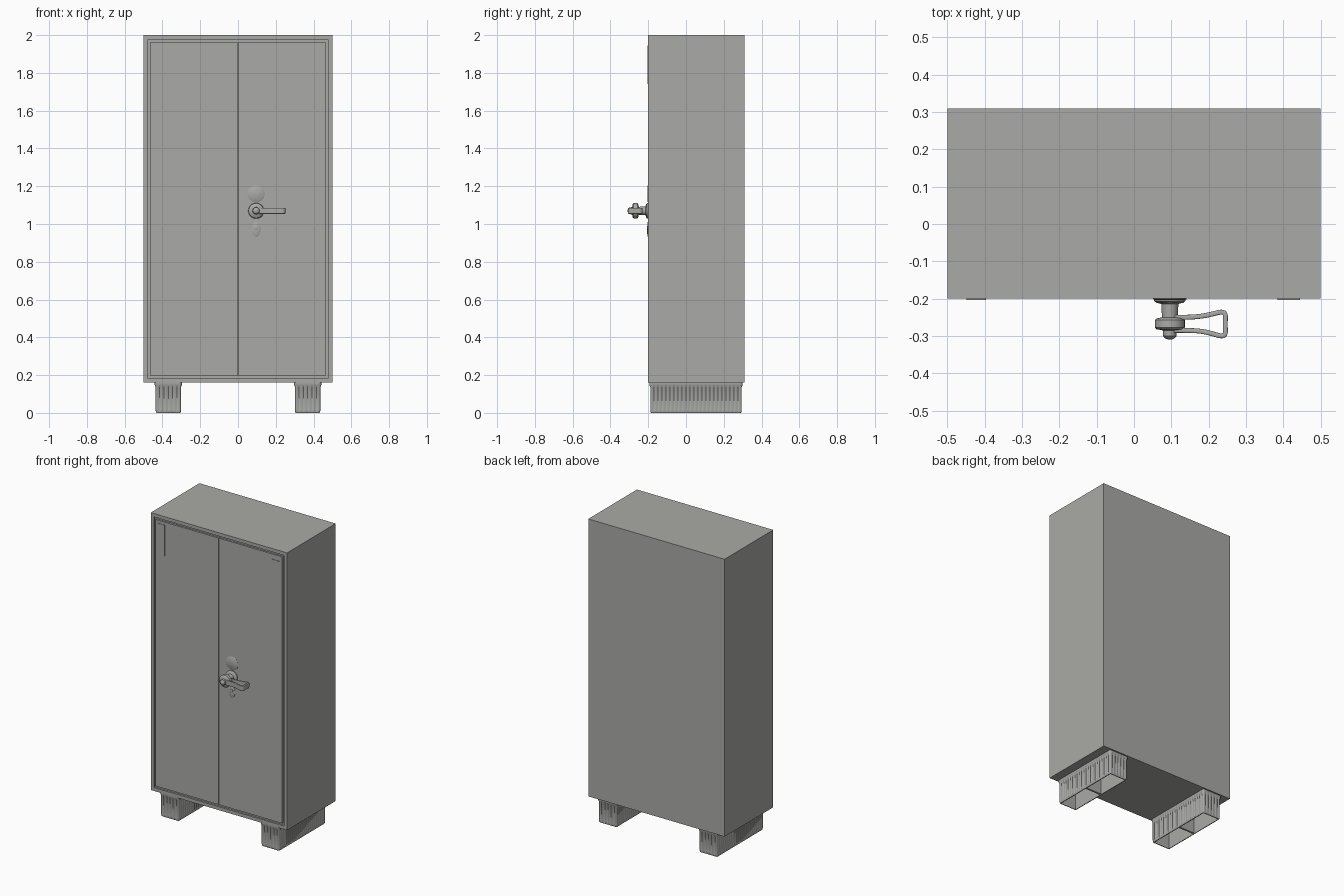
import bpy, bmesh, math
from mathutils import Vector

cube = bpy.data.objects.get("Cube")
if cube:
    bpy.data.objects.remove(cube, do_unlink=True)

paint = bpy.data.materials.new("warm grey paint")
paint.use_nodes = True
COLOUR = (0.40, 0.40, 0.385, 1)
paint.diffuse_color = COLOUR
paint.node_tree.nodes["Principled BSDF"].inputs["Base Color"].default_value = COLOUR
parts = []
FRONT, BACK, BASE, TOP = -0.2, 0.31, 0.16, 2.0


def finish(name, bm):
    bmesh.ops.recalc_face_normals(bm, faces=bm.faces)
    mesh = bpy.data.meshes.new(name)
    bm.to_mesh(mesh)
    bm.free()
    mesh.materials.append(paint)
    obj = bpy.data.objects.new(name, mesh)
    bpy.context.scene.collection.objects.link(obj)
    parts.append(obj)
    return obj


def box_bm(low, high):
    bm = bmesh.new()
    bmesh.ops.create_cube(bm, size=1)
    low, high = Vector(low), Vector(high)
    for v in bm.verts:
        v.co = (low + high) / 2 + v.co * (high - low)
    return bm


def box(name, low, high):
    return finish(name, box_bm(low, high))


def loft(name, rings):
    """Skin closed rings of points and cap both ends."""
    bm = bmesh.new()
    rows = [[bm.verts.new(p) for p in ring] for ring in rings]
    n = len(rows[0])
    for a, b in zip(rows, rows[1:]):
        for i in range(n):
            j = (i + 1) % n
            bm.faces.new((a[i], a[j], b[j], b[i]))
    bm.faces.new(rows[0])
    bm.faces.new(rows[-1])
    return finish(name, bm)


def turned(name, x, z, profile, stretch=1, n=32):
    """Round part on the door; profile is (radius, distance out of the door)."""
    turns = [2 * math.pi * i / n for i in range(n)]
    return loft(name, [[(x + r * math.cos(t), FRONT - out, z + stretch * r * math.sin(t))
                        for t in turns] for r, out in profile])


# Cabinet shell with a shallow recess for the doors
bm = box_bm((-0.5, FRONT, BASE), (0.5, BACK, TOP))
bm.normal_update()
face = min(bm.faces, key=lambda f: f.calc_center_median().y)
bmesh.ops.inset_region(bm, faces=[face], thickness=0.032)
rim = bmesh.ops.extrude_face_region(bm, geom=[face])
bmesh.ops.translate(bm, vec=(0, 0.012, 0),
                    verts=[g for g in rim["geom"] if isinstance(g, bmesh.types.BMVert)])
if face.is_valid:
    bm.faces.remove(face)
finish("cabinet_shell", bm)

# Flush double doors with narrow gaps
for side, name in ((-1, "right_door"), (1, "left_door")):
    a, b = sorted((side * 0.002, side * 0.464))
    box(name, (a, FRONT, 0.196), (b, FRONT + 0.014, 1.964))


# Hollow ribbed feet
def outline(cx, cy, hx, hy, z, off, groove):
    pts = []
    r = 0.014
    corners = [(1, 1), (-1, 1), (-1, -1), (1, -1)]
    for k, (sx, sy) in enumerate(corners):
        centre = Vector((cx + sx * (hx - r), cy + sy * (hy - r), z))
        for s in range(5):
            t = math.pi / 2 * (k + s / 4)
            pts.append(centre + Vector((math.cos(t), math.sin(t), 0)) * (r - off))
        # Ribs along the straight side that follows this corner
        nx, ny = corners[(k + 1) % 4]
        t = math.pi / 2 * (k + 1)
        out = Vector((math.cos(t), math.sin(t), 0))
        start = centre + out * (r - off)
        stop = Vector((cx + nx * (hx - r), cy + ny * (hy - r), z)) + out * (r - off)
        ribs = 22 if k % 2 else 5
        for i in range(ribs):
            for step, deep in ((0.1, 0), (0.38, 0.6), (0.5, 1), (0.62, 0.6), (0.9, 0)):
                pts.append(start.lerp(stop, (i + step) / ribs) - out * groove * deep)
    return pts


LEVELS = ((0.16, 0, 0), (0.148, 0, 0), (0.136, 0.005, 0.004), (0.016, 0.005, 0.004),
          (0.006, 0.006, 0), (0, 0.009, 0), (0, 0.0139, 0), (0.12, 0.0139, 0))
for side, name in ((-1, "right"), (1, "left")):
    x, y = side * 0.369, 0.053
    loft(name + "_foot", [outline(x, y, 0.072, 0.247, *lv) for lv in LEVELS])
    box(name + "_foot_divider", (x - 0.06, y - 0.006, 0.004), (x + 0.06, y + 0.006, 0.125))

# Handle spindle with rosette, hub and end cap
HX, HZ = 0.096, 1.07
turned("handle_spindle", HX, HZ, (
    (0.042, -0.002), (0.042, 0.006), (0.036, 0.011), (0.023, 0.014), (0.021, 0.05),
    (0.035, 0.053), (0.04, 0.057), (0.04, 0.077), (0.035, 0.082), (0.019, 0.085),
    (0.018, 0.1), (0.013, 0.106), (0.006, 0.109)))

# Flared loop grip, a bent flat strip
path = [(0.105, -0.25), (0.14, -0.25), (0.18, -0.248), (0.215, -0.24), (0.236, -0.234),
        (0.247, -0.24), (0.243, -0.268), (0.247, -0.296), (0.236, -0.302),
        (0.215, -0.295), (0.18, -0.286), (0.14, -0.285), (0.105, -0.285)]
bm = bmesh.new()
rows = [[bm.verts.new((x, y, HZ + s * 0.016)) for s in (-1, 1)] for x, y in path]
for a, b in zip(rows, rows[1:]):
    bm.faces.new((a[0], b[0], b[1], a[1]))
grip = finish("handle_grip", bm)
sub = grip.modifiers.new("round", "SUBSURF")
sub.levels = sub.render_levels = 2
sub.boundary_smooth = "PRESERVE_CORNERS"
thick = grip.modifiers.new("thickness", "SOLIDIFY")
thick.thickness, thick.offset = 0.013, 0
soft = grip.modifiers.new("soft_edges", "BEVEL")
soft.width, soft.segments = 0.003, 2

# Lock cover, key plate and key cylinder
turned("lock_cover", HX, 1.16, ((0.045, -0.002), (0.045, 0.001), (0.042, 0.003)))
turned("key_plate", HX, 0.972, ((0.023, -0.002), (0.023, 0.002), (0.02, 0.004)), stretch=1.75)
turned("key_cylinder", HX, 0.98, ((0.01, 0), (0.01, 0.006), (0.008, 0.007)), n=20)
box("key_slot", (HX - 0.003, FRONT - 0.006, 0.948), (HX + 0.003, FRONT, 0.97))

# Thin plates in the upper door corners
box("label_plate", (-0.448, FRONT - 0.003, 1.74), (-0.396, FRONT + 0.001, 1.945))
box("small_plate", (0.385, FRONT - 0.003, 1.908), (0.445, FRONT + 0.001, 1.93))

# Smooth the rounded parts, keep edges sharp
bpy.ops.object.select_all(action="DESELECT")
for obj in parts:
    obj.select_set(True)
bpy.context.view_layer.objects.active = parts[0]
bpy.ops.object.shade_smooth_by_angle(angle=math.radians(35))
